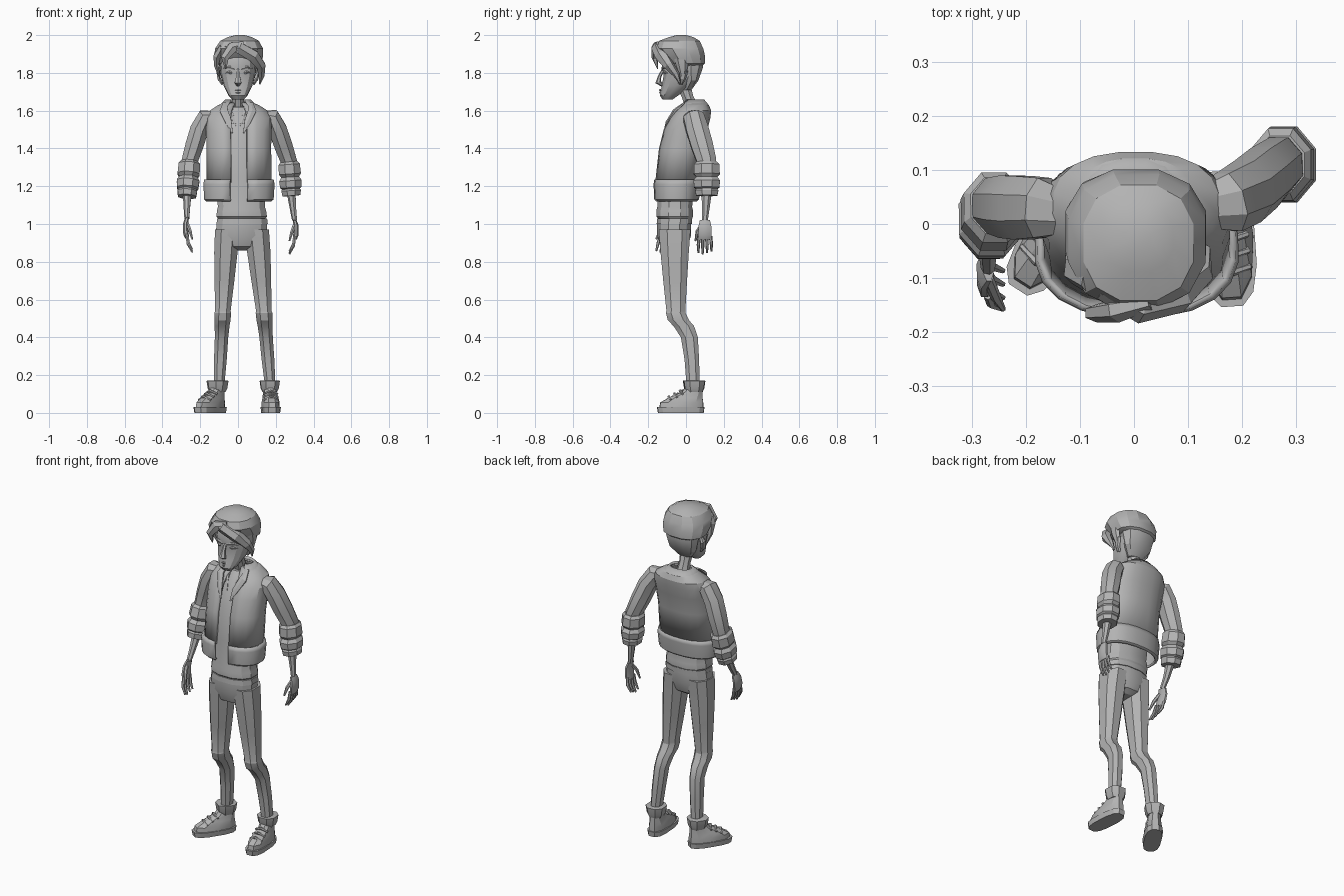
import bpy
import bmesh
from math import sin, cos, pi, tau, copysign, radians
from mathutils import Vector, Matrix

if "Cube" in bpy.data.objects:
    bpy.data.objects.remove(bpy.data.objects["Cube"])

SHADE = (.45, .45, .45, 1)
grey = bpy.data.materials.new("plain grey")
grey.use_nodes = True
grey.diffuse_color = SHADE
grey.node_tree.nodes["Principled BSDF"].inputs["Base Color"].default_value = SHADE

SIDES = {"left": 1, "right": -1}


def skin(name, rings, closed=True):
    """Joins rings of points into a surface, capped when closed."""
    bm = bmesh.new()
    loops = [[bm.verts.new(point) for point in ring] for ring in rings]
    count = len(loops[0])
    for low, high in zip(loops, loops[1:]):
        for j in range(count if closed else count - 1):
            k = (j + 1) % count
            bm.faces.new((low[j], low[k], high[k], high[j]))
    if closed:
        bm.faces.new(loops[0])
        bm.faces.new(loops[-1])
        bmesh.ops.recalc_face_normals(bm, faces=bm.faces)
    mesh = bpy.data.meshes.new(name)
    bm.to_mesh(mesh)
    bm.free()
    mesh.materials.append(grey)
    obj = bpy.data.objects.new(name, mesh)
    bpy.context.collection.objects.link(obj)
    bpy.ops.object.select_all(action="DESELECT")
    obj.select_set(True)
    bpy.context.view_layer.objects.active = obj
    bpy.ops.object.shade_smooth_by_angle(angle=radians(25))
    return obj


def loft(name, rows, sides=10, low_x=0, high_x=0, power=.85, gap=0):
    """Level rings from height, half width, front and back; gap opens the front."""
    bottom, top = rows[0][0], rows[-1][0]
    rings = []
    for height, half_width, front, back in rows:
        centre_x = low_x + (high_x - low_x) * (height - bottom) / (top - bottom)
        ring = []
        for j in range(sides):
            turn = gap + (tau - 2 * gap) * j / (sides - 1) if gap else tau * (j + .5) / sides
            across, along = (copysign(abs(v) ** power, v) for v in (sin(turn), cos(turn)))
            ring.append((centre_x + half_width * across,
                         (front + back) / 2 - (back - front) / 2 * along, height))
        rings.append(ring)
    return skin(name, rings, not gap)


def tube(name, path, radii, flat=1, sides=6):
    """Rings square to a path; flat scales their depth against their width."""
    spots = [Vector(spot) for spot in path]
    rings = []
    for i, (spot, radius) in enumerate(zip(spots, radii)):
        ahead = (spots[min(i + 1, len(spots) - 1)] - spots[max(i - 1, 0)]).normalized()
        deep = Vector((0, 1, 0))
        deep = (deep - ahead * deep.dot(ahead)).normalized() * flat
        wide = ahead.cross(deep).normalized()
        turns = [tau * (j + .5) / sides for j in range(sides)]
        rings.append([spot + (wide * cos(t) + deep * sin(t)) * radius for t in turns])
    return skin(name, rings)


def pair(name, path, radii, flat=1):
    """Makes a left part and its mirrored right part."""
    for label, side in SIDES.items():
        tube(f"{label}_{name}", [(x * side, y, z) for x, y, z in path], radii, flat)


def thicken(shell):
    thickness = shell.modifiers.new("thickness", "SOLIDIFY")
    thickness.thickness = .014
    thickness.offset = -1


# Head, neck and face
tube("neck", [(0, .04, 1.59), (0, .01, 1.67), (0, -.02, 1.76)], (.04, .032, .04), sides=8)
loft("head", [(1.66, .03, -.125, -.07), (1.68, .05, -.14, -.04), (1.73, .075, -.13, .02),
              (1.79, .092, -.12, .065), (1.83, .095, -.13, .08), (1.9, .097, -.115, .09),
              (1.96, .07, -.08, .06)], sides=14)
tube("nose", [(0, -.115, 1.83), (0, -.14, 1.78), (0, -.147, 1.75), (0, -.125, 1.735)],
     (.008, .012, .02, .01), flat=.8)
for name, height in (("upper_lip", 1.71), ("lower_lip", 1.695)):
    tube(name, [(-.026, -.126, height), (0, -.137, height), (.026, -.126, height)], (.002, .006, .002))
pair("brow", [(.015, -.123, 1.82), (.045, -.12, 1.83), (.075, -.1, 1.825)], (.007, .009, .004))
pair("eyelid", [(.02, -.115, 1.8), (.043, -.114, 1.803), (.068, -.1, 1.8)], (.003, .01, .003))
pair("ear", [(.083, -.03, 1.74), (.1, -.02, 1.77), (.105, -.01, 1.81), (.095, -.01, 1.83)],
     (.006, .01, .011, .006), flat=2)

# Hair: clipped nape, overhanging cap and loose locks
loft("nape_hair", [(1.71, .045, -.02, .03), (1.76, .086, -.01, .067), (1.83, .1, -.04, .093),
                   (1.88, .1, -.05, .09)])
loft("hair_cap", [(1.84, .1, -.06, .09), (1.85, .124, -.09, .103), (1.89, .134, -.13, .104),
                  (1.93, .13, -.16, .095), (1.97, .105, -.145, .075), (1.99, .065, -.09, .04),
                  (2, .025, -.05, 0)], sides=12, high_x=.01)
tube("swept_fringe", [(-.06, -.12, 1.94), (.01, -.15, 1.93), (.08, -.13, 1.89), (.12, -.09, 1.84),
                      (.125, -.05, 1.79), (.115, -.03, 1.74)], (.02, .034, .036, .028, .018, .003))
tube("forelock", [(.03, -.145, 1.95), (-.03, -.16, 1.935), (-.07, -.165, 1.88), (-.065, -.15, 1.82)],
     (.02, .032, .024, .003), flat=.7)
tube("right_side_lock", [(-.08, -.1, 1.94), (-.11, -.08, 1.89), (-.115, -.065, 1.84), (-.096, -.05, 1.77)],
     (.02, .022, .014, .003), flat=1.5)
tube("left_side_lock", [(.11, -.03, 1.9), (.113, -.02, 1.84), (.1, -.015, 1.76)], (.02, .016, .004), flat=2)

# Shirt, with a loose hem above the waistband
loft("shirt", [(1.03, .13, -.15, .035), (1.04, .138, -.16, .04), (1.07, .134, -.16, .04),
               (1.09, .128, -.155, .035), (1.25, .135, -.15, .05), (1.45, .125, -.12, .08),
               (1.57, .08, -.065, .09), (1.62, .045, -.025, .075)], sides=12, low_x=.02)

# Open jacket shell, hem band and stand collar
thicken(loft("jacket", [(1.22, .174, -.165, .075), (1.4, .172, -.145, .095), (1.5, .175, -.12, .115),
                        (1.56, .175, -.09, .13), (1.6, .154, -.06, .134), (1.63, .108, -.025, .122),
                        (1.645, .068, 0, .1)], sides=20, low_x=.006, high_x=.003, gap=.2))
thicken(loft("jacket_hem_band", [(1.12, .174, -.16, .06), (1.13, .185, -.17, .07), (1.21, .19, -.174, .08),
                                 (1.235, .185, -.17, .08)], sides=20, low_x=.005, high_x=.005, gap=.2))
thicken(loft("jacket_collar", [(1.6, .102, -.05, .124), (1.63, .098, -.035, .122), (1.66, .067, 0, .096)],
             sides=14, gap=.55))
pair("lapel", [(.07, -.01, 1.64), (.075, -.06, 1.6), (.05, -.1, 1.54), (.03, -.12, 1.48)],
     (.012, .025, .019, .003), flat=.4)
pair("shirt_collar", [(.04, 0, 1.63), (.038, -.05, 1.585), (.012, -.09, 1.52)], (.01, .015, .003), flat=.5)


# Sleeves, rolled cuffs, forearms and hands
def arm(label, shoulder, upper, elbow, cuff, wrist, lean):
    shoulder, upper, elbow, cuff, wrist = map(Vector, (shoulder, upper, elbow, cuff, wrist))
    inward = -SIDES[label]

    def hand_spot(across, forward, down):
        return wrist + Vector((inward * across, lean * down - forward, -down))

    root = shoulder + Vector((inward * .04, -.01, 0))
    tube(f"{label}_sleeve", [root, shoulder, upper, upper.lerp(elbow, .5), elbow, elbow.lerp(cuff, .2)],
         (.036, .05, .053, .052, .046, .044), flat=1.2, sides=8)

    # Two fat rolls with a pinch between them
    roll = (.8, 1, 1.04, .84, 1.06, 1, .84, .92, .85, .4)
    stops = (0, .08, .36, .45, .56, .76, .8, .85, 1, 1.01)
    tube(f"{label}_rolled_cuff", [elbow.lerp(cuff, stop) for stop in stops],
         [.061 * size for size in roll], flat=1.18, sides=8)
    tube(f"{label}_forearm", [cuff.lerp(elbow, .2), cuff.lerp(wrist, .5), wrist],
         (.026, .018, .014), flat=1.15, sides=7)

    tube(f"{label}_palm", [hand_spot(0, 0, 0), hand_spot(-.008, 0, .03), hand_spot(-.006, 0, .08),
                           hand_spot(0, 0, .1)], (.011, .014, .015, .012), flat=2.6, sides=8)
    for k, finger in enumerate(("index", "middle", "ring", "little")):
        forward = .03 - .02 * k
        length = .09 - .008 * abs(k - 1)
        tube(f"{label}_{finger}_finger",
             [hand_spot(0, forward, .085), hand_spot(.006, forward * 1.15, .09 + length / 2),
              hand_spot(.028, forward * 1.15, .09 + length)], (.009, .009, .005))
    tube(f"{label}_thumb", [hand_spot(0, .015, .025), hand_spot(.014, .04, .06), hand_spot(.028, .05, .11)],
         (.011, .01, .005))


arm("left", shoulder=(.175, .04, 1.565), upper=(.21, .06, 1.5), elbow=(.27, .11, 1.33),
    cuff=(.283, .11, 1.15), wrist=(.3, .1, 1.02), lean=0)
arm("right", shoulder=(-.17, .03, 1.565), upper=(-.205, .03, 1.5), elbow=(-.257, .034, 1.33),
    cuff=(-.27, -.01, 1.145), wrist=(-.27, -.08, 1.03), lean=-.25)

# Trousers: hips, waistband and bent legs
loft("hips", [(.86, .045, -.09, -.02), (.88, .095, -.135, .01), (.94, .14, -.155, .03),
              (1.01, .137, -.155, .03)], sides=12, low_x=.016, high_x=.02)
loft("waistband", [(1, .14, -.158, .035), (1.03, .136, -.156, .036)], sides=12, low_x=.022, high_x=.022)
leg_rows = [(.15, .03, 0, .075), (.28, .036, -.01, .072), (.4, .038, -.03, .066), (.46, .042, -.07, .046),
            (.49, .046, -.1, .02), (.53, .047, -.11, 0), (.54, .044, -.107, 0), (.7, .056, -.125, .01),
            (.85, .066, -.14, .02), (.97, .068, -.15, .03)]
loft("left_leg", leg_rows, sides=8, low_x=.17, high_x=.1)
loft("right_leg", leg_rows, sides=8, low_x=-.1, high_x=-.058)


# Laced boots, built around the ankle and turned into place
def boot(label, ankle_x, turn):
    parts = [
        loft(f"{label}_sole", [(0, .048, -.195, .05), (.03, .052, -.2, .054)], sides=12, power=.7),
        loft(f"{label}_shoe", [(.025, .048, -.19, .05), (.055, .048, -.185, .05), (.08, .042, -.14, .046),
                               (.11, .036, -.07, .044), (.14, .034, -.045, .04)]),
        loft(f"{label}_boot_cuff", [(.11, .04, -.044, .044), (.13, .05, -.054, .052),
                                    (.17, .056, -.06, .058), (.172, .035, -.04, .04)], sides=8),
    ]
    for k, place in enumerate(("toe", "middle", "ankle")):
        forward, height = .03 * k - .135, .08 + .016 * k
        ends = [(x, forward + .01, height - .012) for x in (-.038, .038)]
        parts.append(tube(f"{label}_{place}_lace", [ends[0], (0, forward, height + .005), ends[1]],
                          (.006, .008, .006)))
    placing = Matrix.Translation((ankle_x, .044, 0)) @ Matrix.Rotation(turn, 4, "Z")
    for part in parts:
        part.data.transform(placing)


boot("left", .168, pi / 45)
boot("right", -.108, -pi / 5.5)
